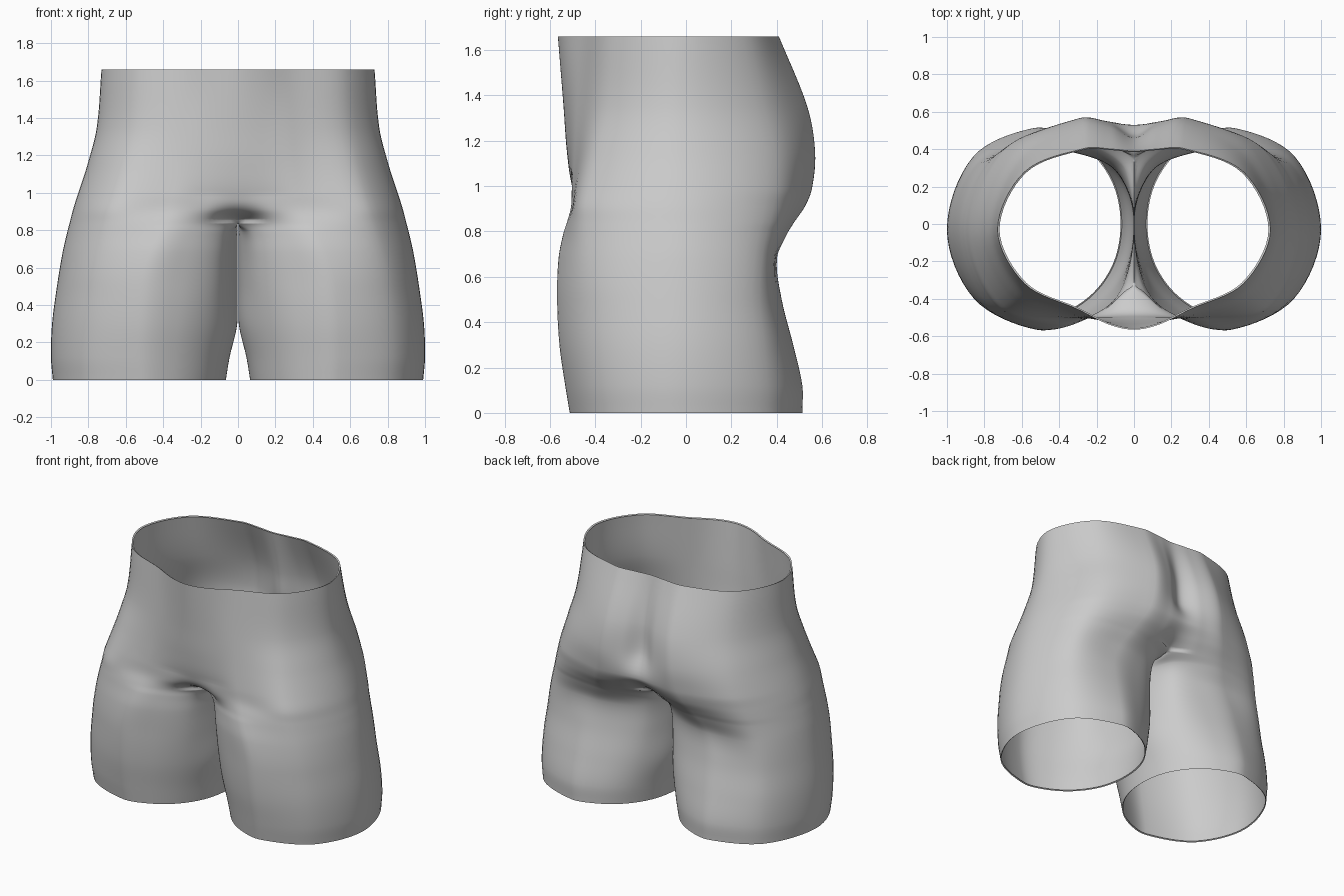
import bpy
from mathutils import Vector

if "Cube" in bpy.data.objects:
    bpy.data.objects.remove(bpy.data.objects["Cube"])

# Sections by height: z, outer x, front y (centre, inner, outer),
# back y (outer, cheek, centre), x of the inner corners, x of the inner thigh
SECTIONS = [
    (0.00, .99, -.36, -.51, -.37, .36, .51, .36, .20, .065),
    (0.12, 1.0, -.37, -.53, -.385, .36, .51, .36, .18, .045),
    (0.30, .994, -.39, -.555, -.40, .345, .47, .34, .15, .004),
    (0.50, .968, -.40, -.565, -.41, .325, .42, .31, .125, .002),
    (0.68, .938, -.40, -.56, -.425, .335, .40, .30, .105, .002),
    (0.79, .913, -.37, -.54, -.435, .355, .445, .32, .07, .002),
    (0.84, .90, -.32, -.525, -.44, .37, .475, .35, 0, 0),
    (0.91, .882, -.46, -.505, -.445, .385, .52, .46, 0, 0),
    (0.99, .857, -.50, -.50, -.43, .40, .55, .53, 0, 0),
    (1.15, .805, -.525, -.49, -.39, .39, .565, .475, 0, 0),
    (1.35, .755, -.54, -.48, -.345, .345, .53, .455, 0, 0),
    (1.66, .73, -.565, -.46, -.32, .28, .405, .39, 0, 0),
]
CROTCH = 6      # section where the two legs join
STEPS = 6       # rings between sections
SEG = 8         # points between control points


def hermite(p0, p1, p2, p3, t0, t1, t2, t3, t):
    """Smooth curve from p1 to p2 with uneven spacing."""
    d = t2 - t1
    m1 = (p2 - p0) * (d / max(t2 - t0, 1e-6))
    m2 = (p3 - p1) * (d / max(t3 - t1, 1e-6))
    u = (t - t1) / d
    return (p1 * (2*u**3 - 3*u*u + 1) + m1 * (u**3 - 2*u*u + u)
            + p2 * (3*u*u - 2*u**3) + m2 * (u**3 - u*u))


def section(i, u):
    """Section values a fraction u of the way from section i to i + 1."""
    n = len(SECTIONS) - 1
    rows = [SECTIONS[min(max(k, 0), n)] for k in (i - 1, i, i + 1, i + 2)]
    zs = [r[0] for r in rows]
    z = zs[1] + (zs[2] - zs[1]) * u
    return [z] + [hermite(*[r[c] for r in rows], *zs, z) for c in range(1, 10)]


def ring(s, leg, floor):
    """Half ring (torso) or closed ring (leg), front to outside to back."""
    z, xo, f0, f1, f2, b2, b1, b0, g, inner = s
    w = min(max((z - .5) / .55, 0), 1)
    w = w * w * (3 - 2 * w)             # 0 on the legs, 1 on the torso
    fx, sx, bx = (.54 - .14 * w) * xo, (.86 - .06 * w) * xo, (.54 - .18 * w) * xo
    belly = .28 if f0 > f1 else .75     # hollow between legs or rounded belly
    pts = [Vector(p) for p in ((g, f0),
                               (g + (fx - g) * .45, f1 + (f0 - f1) * belly),
                               (fx, f1), (sx, f2), (xo, -.03), (sx, b2), (bx, b1),
                               (g + (bx - g) * .45, b1 - (b1 - b0) * .28),
                               (g, b0))]
    if leg:
        pts += [Vector((inner + (g - inner) * .25, b0 * .55)),
                Vector((inner, 0)),
                Vector((inner + (g - inner) * .25, f0 * .55))]
        ext = [pts[-1]] + pts + pts[:2]
    else:
        ext = [Vector((-pts[1].x, pts[1].y))] + pts + [Vector((-pts[7].x, pts[7].y))]
    out = []
    for k in range(1, len(ext) - 2):
        q = ext[k - 1:k + 3]
        t = [0]
        for a, b in zip(q, q[1:]):
            t.append(t[-1] + max((b - a).length, 1e-4))
        for j in range(SEG):
            out.append(hermite(*q, *t, t[1] + (t[2] - t[1]) * j / SEG))
    if not leg:
        out.append(pts[-1])
    return [(max(p.x, floor), p.y, z) for p in out]


def hem(r, cx, z):
    """Narrow inward fold at an opening."""
    return [(x + (cx - x) * .015 if x > 1e-5 else x, y * .985, z) for x, y, _ in r]


verts, faces = [], []


def add(points):
    start = len(verts)
    verts.extend(points)
    return list(range(start, len(verts)))


def bridge(a, b, closed):
    n = min(len(a), len(b))
    for i in range(n if closed else n - 1):
        j = (i + 1) % n
        faces.append((a[i], a[j], b[j], b[i]))


# Leg, from the opening up to the crotch
legs = [ring(section(i, k / STEPS), True, .0015)
        for i in range(CROTCH) for k in range(STEPS)]
join = ring(list(SECTIONS[CROTCH]), True, 0)
outer = 8 * SEG + 1
join = [(0 if i == 0 or i >= outer - 1 else p[0], p[1], p[2])
        for i, p in enumerate(join)]
loops = [add(r) for r in legs] + [add(join)]
for a, b in zip(loops, loops[1:]):
    bridge(a, b, True)
bridge(add(hem(legs[0], .53, .006)), add(legs[0]), True)

# Torso, from the crotch up to the waist
prev = loops[-1][:outer]
for i in range(CROTCH, len(SECTIONS) - 1):
    for k in range(1, STEPS + 1):
        r = ring(section(i, k / STEPS), False, 0)
        cur = add(r)
        bridge(prev, cur, False)
        prev = cur
bridge(add(r), add(hem(r, 0, 1.655)), False)

mesh = bpy.data.meshes.new("lower_body_form")
mesh.from_pydata(verts, [], faces)
mesh.polygons.foreach_set("use_smooth", [True] * len(faces))
mesh.update()
body = bpy.data.objects.new("lower_body_form", mesh)
bpy.context.collection.objects.link(body)

mat = bpy.data.materials.new("plain grey")
mat.diffuse_color = (.6, .6, .6, 1)
mat.use_nodes = True
mat.node_tree.nodes["Principled BSDF"].inputs["Base Color"].default_value = mat.diffuse_color
mesh.materials.append(mat)

# Other half
mirror = body.modifiers.new("mirror", 'MIRROR')
mirror.use_axis = (True, False, False)
mirror.merge_threshold = .0005
